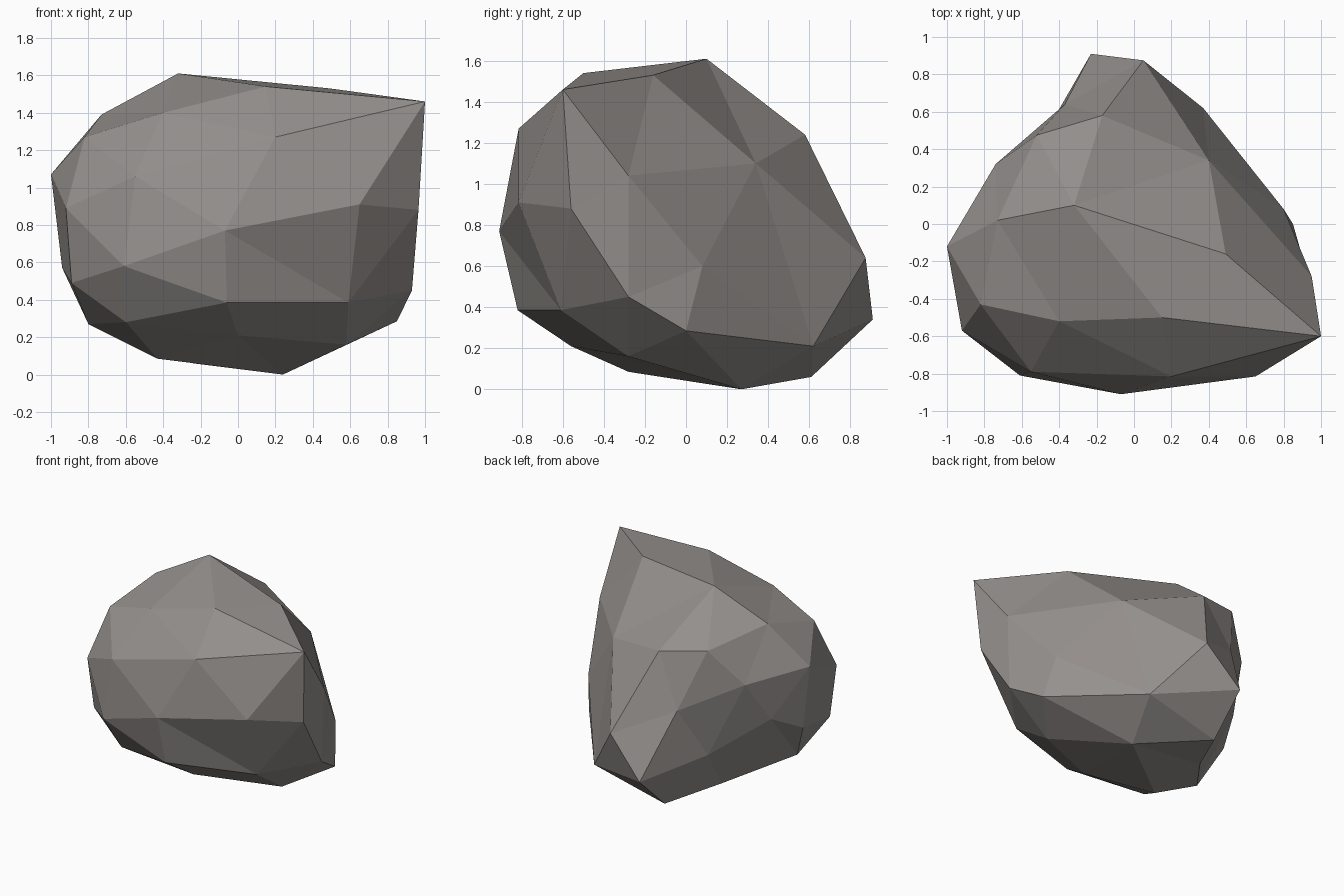
import bpy, bmesh
from mathutils import Vector

# Corner points of the faceted boulder, grouped by region
CROWN = [(-.32, .10, 1.61), (.49, -.16, 1.53), (.15, -.50, 1.54), (-.40, -.52, 1.40),
         (-.73, .02, 1.39), (-.17, .58, 1.24), (-.52, .475, 1.29), (-.82, -.43, 1.27)]
FRONT = [(.20, -.815, 1.27), (-.55, -.79, 1.06), (-.07, -.91, .77), (.65, -.815, .91),
         (-.61, -.81, .58), (-.06, -.82, .385), (.59, -.61, .385)]
RIGHT = [(1.0, -.60, 1.46), (.965, -.56, .88), (.95, -.28, 1.04), (.93, -.28, .45),
         (.80, .08, .60), (.85, 0, .285), (.40, .34, 1.10)]
LEFT = [(-1.0, -.12, 1.07), (-.92, -.57, .89), (-.89, -.53, .49), (-.94, -.12, .57),
        (-.83, .12, .70), (-.74, .32, 1.02), (-.80, -.25, .27)]
BACK = [(.05, .875, .64), (-.23, .91, .34), (-.37, .64, .84), (-.50, .44, .45),
        (.37, .62, .21)]
BASE = [(.24, .27, 0), (-.24, .61, .06), (-.43, -.28, .085), (.58, -.28, .16),
        (0, -.56, .21), (-.60, -.60, .28), (-.45, .20, .12)]

points = [Vector(p) for group in (CROWN, FRONT, RIGHT, LEFT, BACK, BASE) for p in group]
centre = Vector((0, 0, .8))

# Skin the points as a ball, then push each corner out to its real place
bm = bmesh.new()
place = [(bm.verts.new((p - centre).normalized()), p) for p in points]
bmesh.ops.convex_hull(bm, input=[v for v, _ in place])
for v, p in place:
    v.co = p
bmesh.ops.recalc_face_normals(bm, faces=bm.faces[:])

mesh = bpy.data.meshes.new("boulder")
bm.to_mesh(mesh)
bm.free()

# Warm grey stone, flat faces
stone = bpy.data.materials.new("warm grey stone")
stone.diffuse_color = (.30, .28, .265, 1)
mesh.materials.append(stone)
boulder = bpy.data.objects.new("boulder", mesh)
bpy.context.collection.objects.link(boulder)
